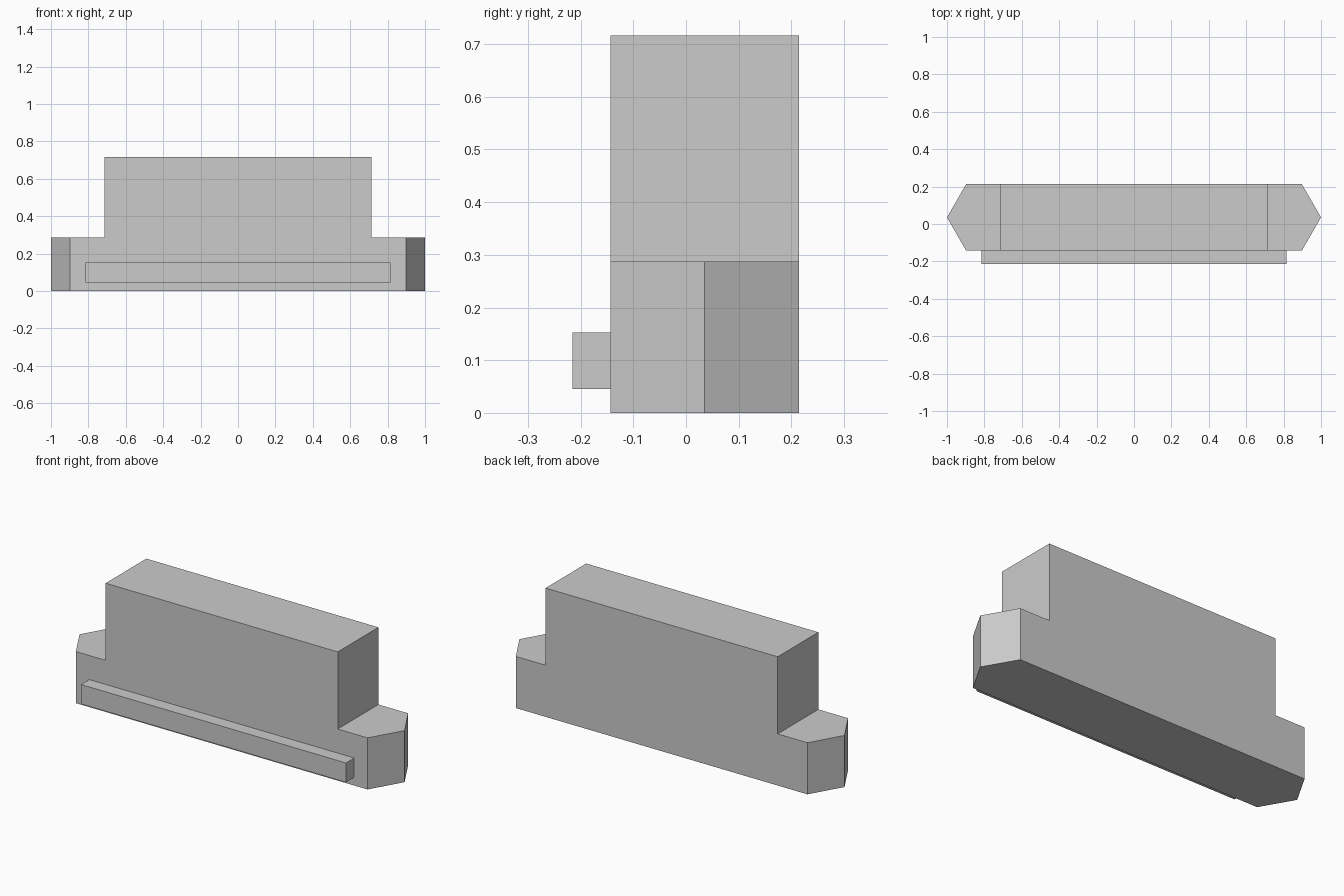
import bpy
import bmesh

cube = bpy.data.objects.get("Cube")
if cube:
    bpy.data.objects.remove(cube, do_unlink=True)

COLOUR = (0.6, 0.6, 0.6, 1)
grey = bpy.data.materials.new("plain grey")
grey.use_nodes = True
grey.diffuse_color = COLOUR
grey.node_tree.nodes["Principled BSDF"].inputs["Base Color"].default_value = COLOUR


def prism(name, outline, bottom, top):
    """Extrude a flat outline straight up from bottom to top."""
    bm = bmesh.new()
    face = bm.faces.new([bm.verts.new((x, y, bottom)) for x, y in outline])
    result = bmesh.ops.extrude_face_region(bm, geom=[face], use_keep_orig=True)
    for v in result["geom"]:
        if isinstance(v, bmesh.types.BMVert):
            v.co.z = top
    bmesh.ops.recalc_face_normals(bm, faces=bm.faces)
    mesh = bpy.data.meshes.new(name)
    bm.to_mesh(mesh)
    bm.free()
    mesh.materials.append(grey)
    obj = bpy.data.objects.new(name, mesh)
    bpy.context.collection.objects.link(obj)
    return obj


def rectangle(half_width, front, back):
    return [(-half_width, front), (half_width, front),
            (half_width, back), (-half_width, back)]


FRONT, BACK = -0.143, 0.214
MIDDLE = (FRONT + BACK) / 2
STEP = 0.287

# Long base with a pointed, half-hexagon end on each side
shoulder = 0.897
base_outline = [(-shoulder, FRONT), (shoulder, FRONT), (1, MIDDLE),
                (shoulder, BACK), (-shoulder, BACK), (-1, MIDDLE)]
prism("base", base_outline, 0, STEP)

# Tall block flush with the base at front and back
prism("upper_block", rectangle(0.714, FRONT, BACK), STEP, 0.716)

# Narrow rail along the lower front
prism("front_rail", rectangle(0.815, -0.215, FRONT), 0.045, 0.153)
